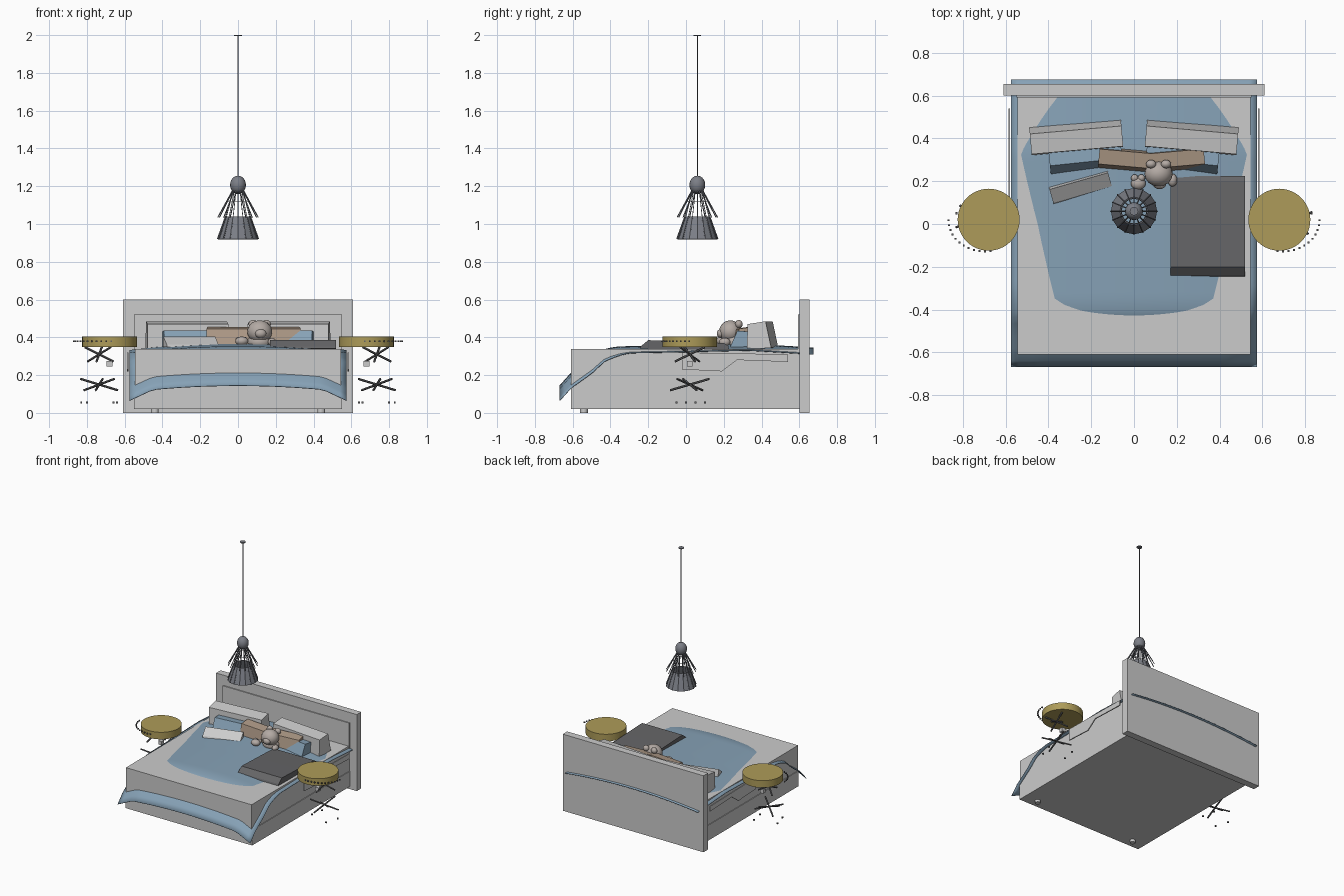
import bpy, bmesh, math
from mathutils import Vector, Matrix

if "Cube" in bpy.data.objects:
    bpy.data.objects.remove(bpy.data.objects["Cube"])


def material(name, color):
    m = bpy.data.materials.new(name)
    m.diffuse_color = (*color, 1)
    m.use_nodes = True
    m.node_tree.nodes["Principled BSDF"].inputs["Base Color"].default_value = m.diffuse_color
    return m


BLUE = material("blue_fabric", (0.24, 0.36, 0.47))
TAN = material("tan_fabric", (0.42, 0.32, 0.24))
GOLD = material("gold", (0.42, 0.33, 0.10))
DARK = material("dark_fabric", (0.13, 0.13, 0.135))
STEEL = material("lamp_metal", (0.2, 0.21, 0.24))
FUR = material("fur", (0.45, 0.40, 0.37))


def finish(name, bm, mat=None, smooth=False):
    bmesh.ops.recalc_face_normals(bm, faces=bm.faces)
    me = bpy.data.meshes.new(name)
    bm.to_mesh(me)
    bm.free()
    ob = bpy.data.objects.new(name, me)
    bpy.context.collection.objects.link(ob)
    if mat:
        me.materials.append(mat)
    if smooth:
        bpy.context.view_layer.objects.active = ob
        ob.select_set(True)
        bpy.ops.object.shade_smooth_by_angle()
        ob.select_set(False)
    return ob


def box(name, lo, hi, mat=None):
    bm = bmesh.new()
    lo, hi = Vector(lo), Vector(hi)
    bmesh.ops.create_cube(bm, size=1, matrix=Matrix.Translation((lo + hi) / 2) @ Matrix.Diagonal((*(hi - lo), 1)))
    return finish(name, bm, mat)


def prism(name, yz, width, loc=(0, 0, 0), turn=0, mat=None):
    """Side profile in y,z extruded along x, then turned about z."""
    bm = bmesh.new()
    f = bm.faces.new([bm.verts.new((-width / 2, y, z)) for y, z in yz])
    ext = bmesh.ops.extrude_face_region(bm, geom=[f])["geom"]
    bmesh.ops.translate(bm, vec=(width, 0, 0), verts=[v for v in ext if isinstance(v, bmesh.types.BMVert)])
    bm.transform(Matrix.Translation(loc) @ Matrix.Rotation(math.radians(turn), 4, 'Z'))
    return finish(name, bm, mat)


def cone(bm, p, q, r1, r2, seg=6, caps=True):
    p, q = Vector(p), Vector(q)
    m = Matrix.Translation((p + q) / 2) @ (q - p).to_track_quat('Z', 'Y').to_matrix().to_4x4()
    bmesh.ops.create_cone(bm, cap_ends=caps, segments=seg, radius1=r1, radius2=r2, depth=(q - p).length, matrix=m)


def balls(name, items, mat):
    bm = bmesh.new()
    for c, s in items:
        bmesh.ops.create_uvsphere(bm, u_segments=16, v_segments=10, radius=1,
                                  matrix=Matrix.Translation(c) @ Matrix.Diagonal((*s, 1)))
    return finish(name, bm, mat, True)


def lerp(table, t):
    for (a, u), (b, v) in zip(table, table[1:]):
        if t <= b:
            return u + (v - u) * (t - a) / (b - a)
    return table[-1][1]


# Bed frame, mattress and headboard
box("bed_base", (-0.55, -0.61, 0.02), (0.55, 0.6, 0.14))
box("mattress", (-0.545, -0.61, 0.14), (0.545, 0.6, 0.338))
box("headboard", (-0.61, 0.6, 0.0), (0.61, 0.655, 0.6))
box("headboard_panel", (-0.55, 0.592, 0.3), (0.55, 0.6, 0.52))
bm = bmesh.new()
for s in (-1, 1):
    cone(bm, (s * 0.44, -0.54, 0), (s * 0.44, -0.54, 0.02), 0.02, 0.02, 16)
finish("bed_feet", bm)

# Duvet: thin domed sheet that runs through the mattress and hangs at the foot
ridge = [(-0.67, 0.145), (-0.61, 0.212), (-0.43, 0.34), (-0.36, 0.352), (0, 0.359), (0.33, 0.367), (0.68, 0.346)]
NX, NY = 32, 46
bm = bmesh.new()
rows = []
for j in range(NY + 1):
    y = -0.67 + 1.345 * j / NY
    foot = min(1, max(0, (-0.3 - y) / 0.2))
    row = []
    for i in range(NX + 1):
        x = -0.575 + 1.15 * i / NX
        z = lerp(ridge, y) - 0.02 * (x / 0.44) ** 2
        z -= 0.045 * foot * max(0, (abs(x) - 0.45) / 0.125)
        row.append(bm.verts.new((x, y, z)))
    rows.append(row)
for a, b in zip(rows, rows[1:]):
    for i in range(NX):
        bm.faces.new((a[i], a[i + 1], b[i + 1], b[i]))
duvet = finish("duvet", bm, BLUE, True)
duvet.modifiers.new("thickness", 'SOLIDIFY').thickness = 0.004

# Pillows and sheet flaps on both sides
for s, side in ((-1, "left"), (1, "right")):
    prism(side + "_back_pillow", [(-0.065, 0.335), (-0.06, 0.47), (0.035, 0.485), (0.065, 0.345)],
          0.43, (s * 0.27, 0.405, 0), -s * 5)
    prism(side + "_blue_pillow", [(-0.055, 0.335), (-0.01, 0.435), (0.05, 0.43), (0.055, 0.34)],
          0.34, (s * 0.225, 0.3, 0), -s * 6, BLUE)
    prism(side + "_sheet_flap", [(-0.02, 0.23), (0.19, 0.22), (0.27, 0.28), (0.54, 0.27), (0.54, 0.31), (-0.02, 0.32)],
          0.008, (s * 0.584, 0, 0))
for x, w, turn in ((-0.04, 0.25, -5), (0.2, 0.26, 5)):
    prism("tan_cushion", [(-0.05, 0.35), (-0.03, 0.445), (0.04, 0.455), (0.05, 0.36)], w, (x, 0.3, 0), turn, TAN)
prism("small_cushion", [(-0.04, 0.35), (-0.035, 0.362), (0.03, 0.405), (0.04, 0.35)], 0.285, (-0.25, 0.172, 0), 16)

# Folded blanket
prism("folded_blanket", [(-0.245, 0.34), (-0.24, 0.352), (-0.2, 0.385), (0, 0.378), (0.2, 0.37), (0.225, 0.355),
                         (0.225, 0.335)], 0.35, (0.345, 0, 0), 0, DARK)

# Toy bear
balls("toy_bear", [
    ((0.115, 0.235, 0.43), (0.066, 0.06, 0.06)),
    ((0.115, 0.25, 0.375), (0.065, 0.06, 0.045)),
    ((0.12, 0.185, 0.42), (0.03, 0.022, 0.024)),
    ((0.08, 0.28, 0.47), (0.024, 0.02, 0.022)),
    ((0.15, 0.28, 0.47), (0.024, 0.02, 0.022)),
    ((0.02, 0.19, 0.38), (0.035, 0.03, 0.024)),
    ((0.003, 0.215, 0.385), (0.017, 0.017, 0.017)),
    ((0.035, 0.215, 0.385), (0.017, 0.017, 0.017)),
    ((0.18, 0.205, 0.375), (0.022, 0.03, 0.022))], FUR)

# Side tables with crossed rods and studs
for s, side in ((-1, "left"), (1, "right")):
    bm = bmesh.new()
    cone(bm, (s * 0.68, 0.02, 0.35), (s * 0.68, 0.02, 0.405), 0.145, 0.145, 48)
    finish(side + "_table_top", bm, GOLD, True)
    bm = bmesh.new()
    for k in range(3):
        a = math.radians(20 + 60 * k)
        for z, r, h in ((0.31, 0.08, 0.038), (0.15, 0.105, 0.03)):
            d = Vector((math.cos(a) * r, math.sin(a) * r, h if k % 2 else -h))
            c = Vector((s * 0.735, 0.02, z))
            cone(bm, c - d, c + d, 0.006, 0.006)
    finish(side + "_table_legs", bm, DARK)
    bm = bmesh.new()
    for k in range(12):
        a = math.radians(-100 + 9 * k)
        p = (s * (0.7 + 0.168 * math.cos(a)), 0.02 + 0.148 * math.sin(a), 0.38)
        bmesh.ops.create_cube(bm, size=0.009, matrix=Matrix.Translation(p))
    for x, y in ((0.64, 0.0), (0.66, 0.1), (0.8, -0.05), (0.83, 0.05)):
        bmesh.ops.create_cube(bm, size=0.01, matrix=Matrix.Translation((s * x, y, 0.055)))
    finish(side + "_table_studs", bm, DARK)
    box(side + "_table_block", (s * 0.68 - 0.015, 0.005, 0.245), (s * 0.68 + 0.015, 0.035, 0.275))

# Pendant lamp
LX, LY = 0, 0.06
bm = bmesh.new()
cone(bm, (LX, LY, 1.25), (LX, LY, 2.0), 0.003, 0.003, 8)
cone(bm, (LX, LY, 1.994), (LX, LY, 2.0), 0.02, 0.02, 16)
finish("lamp_cord", bm, STEEL)
balls("lamp_socket", [((LX, LY, 1.207), (0.042, 0.042, 0.049))], STEEL)
bm = bmesh.new()
cone(bm, (LX, LY, 0.92), (LX, LY, 1.04), 0.108, 0.066, 16, False)
shade = finish("lamp_shade", bm, STEEL)
shade.modifiers.new("thickness", 'SOLIDIFY').thickness = 0.004
bm = bmesh.new()
for k in range(16):
    a = 2 * math.pi * k / 16
    c, s = math.cos(a), math.sin(a)
    b = 2 * math.pi * (k + 1) / 16
    p = lambda r, z: (LX + c * r, LY + s * r, z)
    cone(bm, p(0.028, 1.175), p(0.066, 1.04), 0.002, 0.002, 5)
    cone(bm, p(0.03, 1.175), p(0.06, 1.12), 0.003, 0.003, 5)
    cone(bm, p(0.06, 1.12), p(0.107, 1.035), 0.003, 0.003, 5)
    cone(bm, p(0.066, 1.04), p(0.109, 0.92), 0.003, 0.003, 5)
    cone(bm, p(0.06, 1.12), (LX + math.cos(b) * 0.06, LY + math.sin(b) * 0.06, 1.12), 0.0025, 0.0025, 5)
finish("lamp_wires", bm, STEEL)
